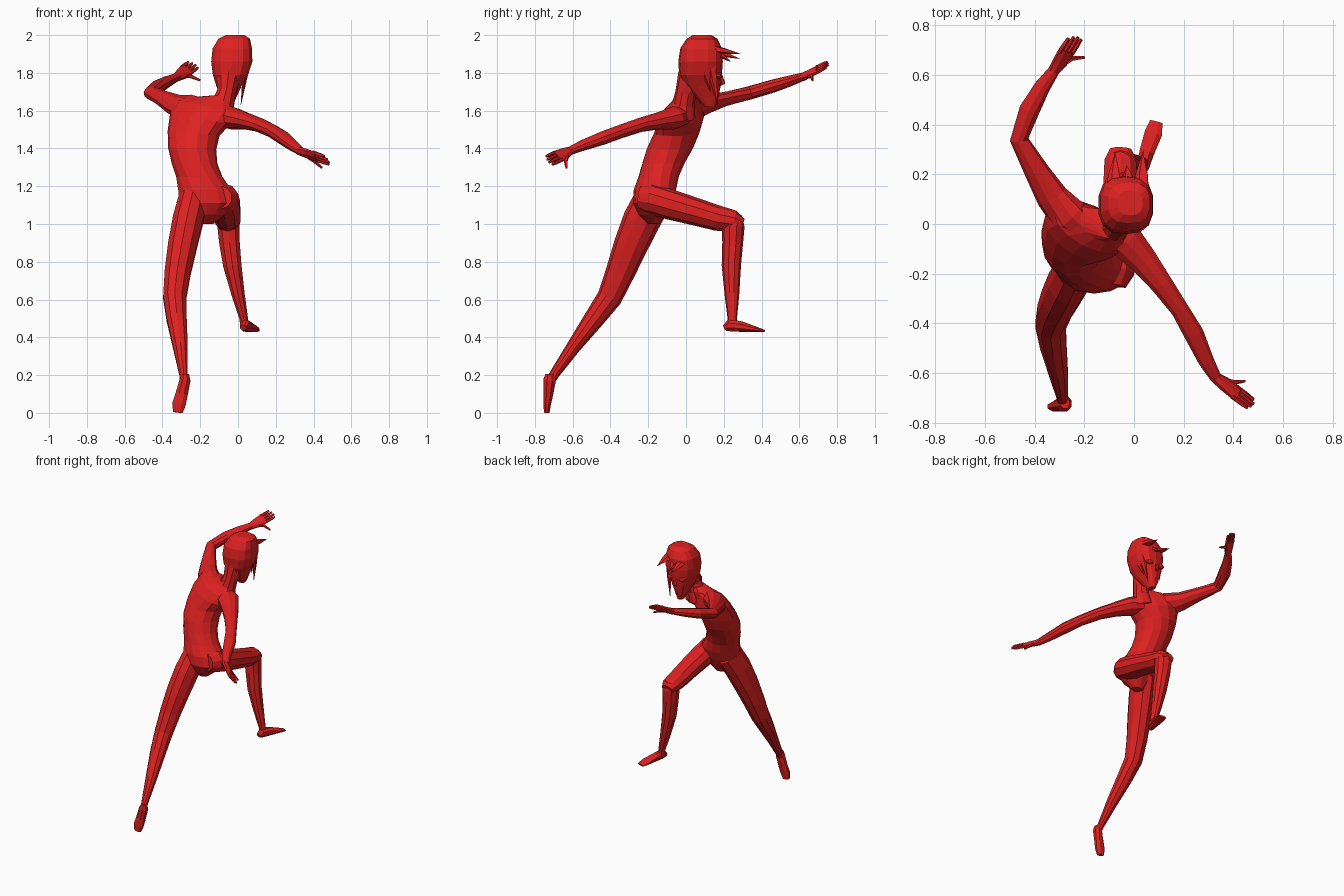
import bpy, bmesh, math
from mathutils import Vector as V

red = bpy.data.materials.new("bright red")
red.diffuse_color = (0.73, 0.015, 0.015, 1)


def skin(name, loops):
    """Skin closed loops of points into a flat-shaded solid."""
    bm = bmesh.new()
    rows = [[bm.verts.new(p) for p in loop] for loop in loops]
    n = len(rows[0])
    for a, b in zip(rows, rows[1:]):
        for i in range(n):
            j = (i + 1) % n
            bm.faces.new((a[i], a[j], b[j], b[i]))
    bm.faces.new(rows[0][::-1])
    bm.faces.new(rows[-1])
    bmesh.ops.recalc_face_normals(bm, faces=bm.faces)
    me = bpy.data.meshes.new(name)
    bm.to_mesh(me)
    bm.free()
    me.materials.append(red)
    ob = bpy.data.objects.new(name, me)
    bpy.context.collection.objects.link(ob)
    return ob


def tube(name, rings, side=(1, 0, 0), n=10):
    """Limb through rings (x, y, z, radius along side, other radius)."""
    pts = [V(r[:3]) for r in rings]
    loops = []
    for k, r in enumerate(rings):
        t = (pts[min(k + 1, len(pts) - 1)] - pts[max(k - 1, 0)]).normalized()
        s = V(side)
        s = (s - t * s.dot(t)).normalized()
        u = t.cross(s)
        loops.append([pts[k] + s * r[3] * math.cos(a) + u * r[4] * math.sin(a)
                      for a in (2 * math.pi * (i + .5) / n for i in range(n))])
    return skin(name, loops)


def stack(name, rings, n=14, power=1.0):
    """Level ellipses (z, cx, cy, rx, ry, yaw, slope); power under 1 squares them."""
    loops = []
    bend = lambda v: math.copysign(abs(v) ** power, v)
    for z, cx, cy, rx, ry, yaw, slope in rings:
        c, s = math.cos(math.radians(yaw)), math.sin(math.radians(yaw))
        loop = []
        for i in range(n):
            a = 2 * math.pi * (i + .5) / n
            x, y = rx * bend(math.cos(a)), ry * bend(math.sin(a))
            dx, dy = x * c - y * s, x * s + y * c
            loop.append((cx + dx, cy + dy, z - slope * dx))
        loops.append(loop)
    return skin(name, loops)


def union(base, parts):
    """Weld parts into base and drop the originals."""
    for p in parts:
        m = base.modifiers.new("weld", 'BOOLEAN')
        m.operation, m.solver, m.object = 'UNION', 'EXACT', p
    dg = bpy.context.evaluated_depsgraph_get()
    me = bpy.data.meshes.new_from_object(base.evaluated_get(dg))
    base.modifiers.clear()
    base.data = me
    for p in parts:
        bpy.data.objects.remove(p)


def hand(name, wrist, tip, thumb):
    """Flat palm, four fingers and a thumb."""
    w, t, th = V(wrist), V(tip), V(thumb)
    d = t - w
    s = th - w
    s = (s - d * s.dot(d) / d.length_squared).normalized()
    at = lambda f, o: w + d * f + s * o
    tube(name + "_palm", [(*at(-.05, 0), .024, .022), (*at(.25, .002), .036, .018),
                          (*at(.6, 0), .04, .013)], s, 8)
    for i, reach in enumerate((.93, 1.0, 1.03, .99)):
        o = -.029 + .0193 * i
        tube(f"{name}_finger_{i + 1}", [(*at(.5, o), .0098, .011), (*at(.8, o), .0095, .010),
                                        (*at(reach, o), .007, .007)], s, 5)
    tube(name + "_thumb", [(*at(.15, .012), .014, .014), (*at(.42, .042), .011, .011),
                           (*th, .006, .006)], d, 5)


# torso, leaning and twisted
body = stack("body", [
    (1.00, -.17, -.17, .04, .03, 0, 0),
    (1.05, -.165, -.18, .10, .07, 0, 0),
    (1.11, -.16, -.18, .155, .10, 0, 0),
    (1.18, -.175, -.165, .145, .112, 0, 0),
    (1.25, -.205, -.145, .124, .107, -5, 0),
    (1.32, -.23, -.12, .121, .113, -10, 0),
    (1.40, -.243, -.085, .128, .124, -15, .05),
    (1.48, -.235, -.05, .14, .118, -20, .1),
    (1.56, -.20, -.025, .17, .107, -27, .2),
    (1.62, -.17, -.015, .165, .08, -27, .25),
    (1.655, -.13, -.005, .10, .06, -27, .2),
    (1.68, -.09, -.01, .05, .05, 0, 0)])

# neck and head
neck = tube("neck", [(-.10, -.02, 1.57, .085, .07), (-.078, -.012, 1.64, .062, .058),
                     (-.06, .0, 1.70, .052, .056), (-.05, .03, 1.78, .066, .075)])
head = stack("head", [
    (2.00, -.015, .085, .05, .05, 0, 0),
    (1.98, -.02, .085, .085, .082, 0, 0),
    (1.93, -.03, .080, .106, .11, 0, 0),
    (1.86, -.033, .077, .111, .118, 0, 0),
    (1.79, -.04, .077, .095, .113, 0, 0),
    (1.73, -.048, .088, .068, .095, 0, 0),
    (1.67, -.05, .112, .042, .06, 0, 0),
    (1.62, -.05, .128, .02, .028, 0, 0)], power=.75)

# face details
for x, tag in ((-.09, "left"), (.005, "right")):
    tube("eye_" + tag, [(x, .16, 1.79, .03, .02), (x, .183, 1.785, .024, .016),
                        (x, .19, 1.785, .010, .008)], n=8)
tube("nose", [(-.043, .18, 1.80, .008, .008), (-.045, .198, 1.745, .015, .012),
              (-.045, .17, 1.73, .008, .006)], n=5)
tube("mouth", [(-.072, .155, 1.68, .006, .006), (-.048, .17, 1.68, .010, .008),
               (-.025, .155, 1.68, .006, .006)], (0, 0, 1), 6)

# pointed fringe and hanging locks
locks = [((-.08, .13, 1.92), (-.076, .285, 1.875), .034), ((.03, .13, 1.93), (.036, .29, 1.90), .036),
         ((-.02, .16, 1.91), (-.03, .235, 1.86), .028), ((.05, .13, 1.87), (.015, .168, 1.63), .028),
         ((.058, .09, 1.85), (.022, .13, 1.70), .022), ((-.11, .13, 1.87), (-.088, .168, 1.68), .024)]
for i, (a, b, r) in enumerate(locks):
    m = V(a).lerp(V(b), .45)
    tube(f"hair_lock_{i + 1}", [(*a, r, r * .6), (*m, r * .75, r * .45), (*b, .001, .001)],
         (1, .5, 0) if i < 3 else (0, 1, 0), 5)

# raised arm
arm_1 = tube("forward_arm", [(-.17, -.04, 1.595, .07, .06), (-.26, .03, 1.61, .085, .07),
                             (-.33, .11, 1.632, .068, .048), (-.39, .21, 1.662, .052, .038),
                             (-.462, .34, 1.695, .038, .036), (-.42, .46, 1.73, .043, .035),
                             (-.37, .55, 1.757, .034, .029), (-.32, .62, 1.78, .024, .022)], (1, -.6, 0))
hand("forward_hand", (-.32, .62, 1.78), (-.235, .75, 1.845), (-.20, .67, 1.76))

# trailing arm
arm_2 = tube("trailing_arm", [(-.10, -.03, 1.575, .07, .06), (-.03, -.07, 1.56, .075, .06),
                              (.04, -.15, 1.545, .06, .045), (.11, -.24, 1.525, .047, .038),
                              (.185, -.345, 1.49, .038, .036), (.24, -.44, 1.455, .042, .036),
                              (.29, -.55, 1.415, .033, .029), (.33, -.62, 1.385, .024, .022)], (1, .6, 0))
hand("trailing_hand", (.33, -.62, 1.385), (.475, -.728, 1.335), (.445, -.632, 1.297))

# straight back leg with pointed foot
leg_1 = tube("back_leg", [(-.235, -.17, 1.14, .08, .10), (-.265, -.235, 1.02, .084, .10),
                          (-.295, -.295, .88, .08, .09), (-.32, -.35, .74, .072, .077),
                          (-.335, -.405, .61, .064, .066), (-.325, -.485, .50, .056, .055),
                          (-.305, -.595, .35, .041, .038), (-.288, -.70, .20, .023, .026),
                          (-.286, -.715, .17, .022, .024)])
tube("back_foot", [(-.278, -.72, .205, .02, .025), (-.28, -.722, .175, .031, .036),
                   (-.298, -.728, .10, .035, .027), (-.313, -.735, .045, .039, .021),
                   (-.319, -.737, .002, .027, .016)], n=8)

# bent front leg with flat foot
thigh = tube("front_thigh", [(-.09, -.245, 1.14, .06, .06), (-.08, -.19, 1.135, .085, .082),
                             (-.068, -.08, 1.102, .082, .08), (-.06, .05, 1.065, .076, .073),
                             (-.055, .17, 1.03, .071, .067), (-.055, .255, 1.015, .067, .057),
                             (-.053, .30, 1.00, .045, .03)])
shin = tube("front_shin", [(-.055, .258, 1.05, .045, .038), (-.05, .25, .99, .062, .06),
                           (-.045, .247, .90, .057, .055), (-.03, .24, .78, .051, .051),
                           (0, .243, .63, .037, .039), (.03, .245, .50, .024, .025),
                           (.035, .245, .46, .024, .026)])
tube("front_foot", [(.028, .205, .45, .018, .018), (.035, .23, .464, .028, .034),
                    (.052, .29, .457, .032, .03), (.078, .365, .443, .038, .016),
                    (.09, .412, .434, .028, .007)], n=8)

# weld the big parts into one clean skin
union(body, [neck, head, arm_1, arm_2, leg_1, thigh, shin])
